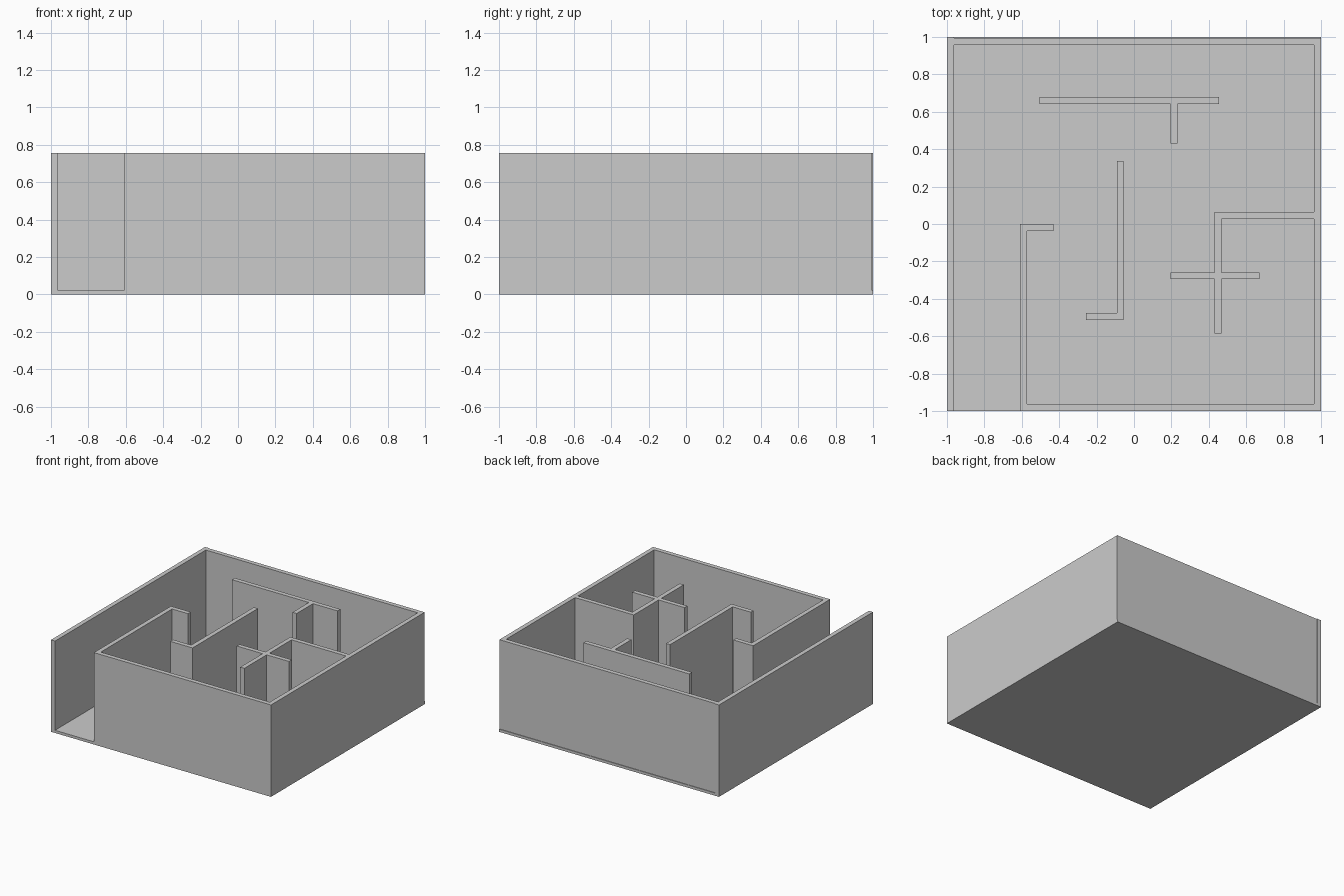
import bpy
import bmesh

cube = bpy.data.objects.get("Cube")
if cube:
    bpy.data.objects.remove(cube, do_unlink=True)

FLOOR_TOP = 0.022
WALL_TOP = 0.755
THICK = 0.037

# Single plain colour
grey = bpy.data.materials.new("plain_grey")
grey.use_nodes = True
colour = (0.6, 0.6, 0.6, 1.0)
grey.diffuse_color = colour
grey.node_tree.nodes["Principled BSDF"].inputs["Base Color"].default_value = colour


def along_x(x_start, x_end, y):
    """Plan rectangle of a wall running in x, with its front face at y."""
    return (x_start, x_end, y, y + THICK)


def along_y(x, y_start, y_end):
    """Plan rectangle of a wall running in y, with its right face at x."""
    return (x, x + THICK, y_start, y_end)


def extrude_plan(name, rects, bottom, top):
    """Merge plan rectangles into one outline and raise it into a solid."""
    xs = sorted({round(v, 4) for r in rects for v in r[:2]})
    ys = sorted({round(v, 4) for r in rects for v in r[2:]})
    bm = bmesh.new()
    corners = {}

    def corner(x, y):
        if (x, y) not in corners:
            corners[x, y] = bm.verts.new((x, y, bottom))
        return corners[x, y]

    for x0, x1 in zip(xs, xs[1:]):
        for y0, y1 in zip(ys, ys[1:]):
            cx, cy = (x0 + x1) / 2, (y0 + y1) / 2
            if any(a < cx < b and c < cy < d for a, b, c, d in rects):
                bm.faces.new([corner(x0, y0), corner(x1, y0),
                              corner(x1, y1), corner(x0, y1)])

    raised = bmesh.ops.extrude_face_region(bm, geom=bm.faces[:], use_keep_orig=True)
    for item in raised["geom"]:
        if isinstance(item, bmesh.types.BMVert):
            item.co.z = top
    bmesh.ops.recalc_face_normals(bm, faces=bm.faces[:])
    bmesh.ops.dissolve_limit(bm, angle_limit=0.01, verts=bm.verts[:], edges=bm.edges[:])

    mesh = bpy.data.meshes.new(name)
    bm.to_mesh(mesh)
    bm.free()
    mesh.materials.append(grey)
    obj = bpy.data.objects.new(name, mesh)
    bpy.context.collection.objects.link(obj)
    return obj


# Floor slab
extrude_plan("floor", [(-1, 1, -1, 1)], 0, FLOOR_TOP)

# Each group of walls that touch becomes one solid
wall_groups = {
    "outer_walls": [
        along_y(-1, -1, 1),                      # right side
        along_x(-1, 1, 0.995 - THICK),           # back
        along_y(1 - THICK, -1, 0.995),           # left side
        along_x(-0.61, 1, -1),                   # front, beside the doorway
        along_y(-0.61, -1, 0),                   # entrance passage
        along_x(-0.61, -0.43, -THICK),           # passage return
        along_x(0.43, 1, 0.028),                 # room divider
        along_y(0.43, -0.585, 0.028 + THICK),    # room side
        along_x(0.195, 0.67, -0.295),            # room cross wall
    ],
    "back_partition": [
        along_x(-0.505, 0.455, 0.642),
        along_y(0.195, 0.43, 0.66),
    ],
    "middle_partition": [
        along_y(-0.092, -0.512, 0.338),
        along_x(-0.257, -0.07, -0.512),
    ],
}
for name, rects in wall_groups.items():
    extrude_plan(name, rects, FLOOR_TOP, WALL_TOP)
